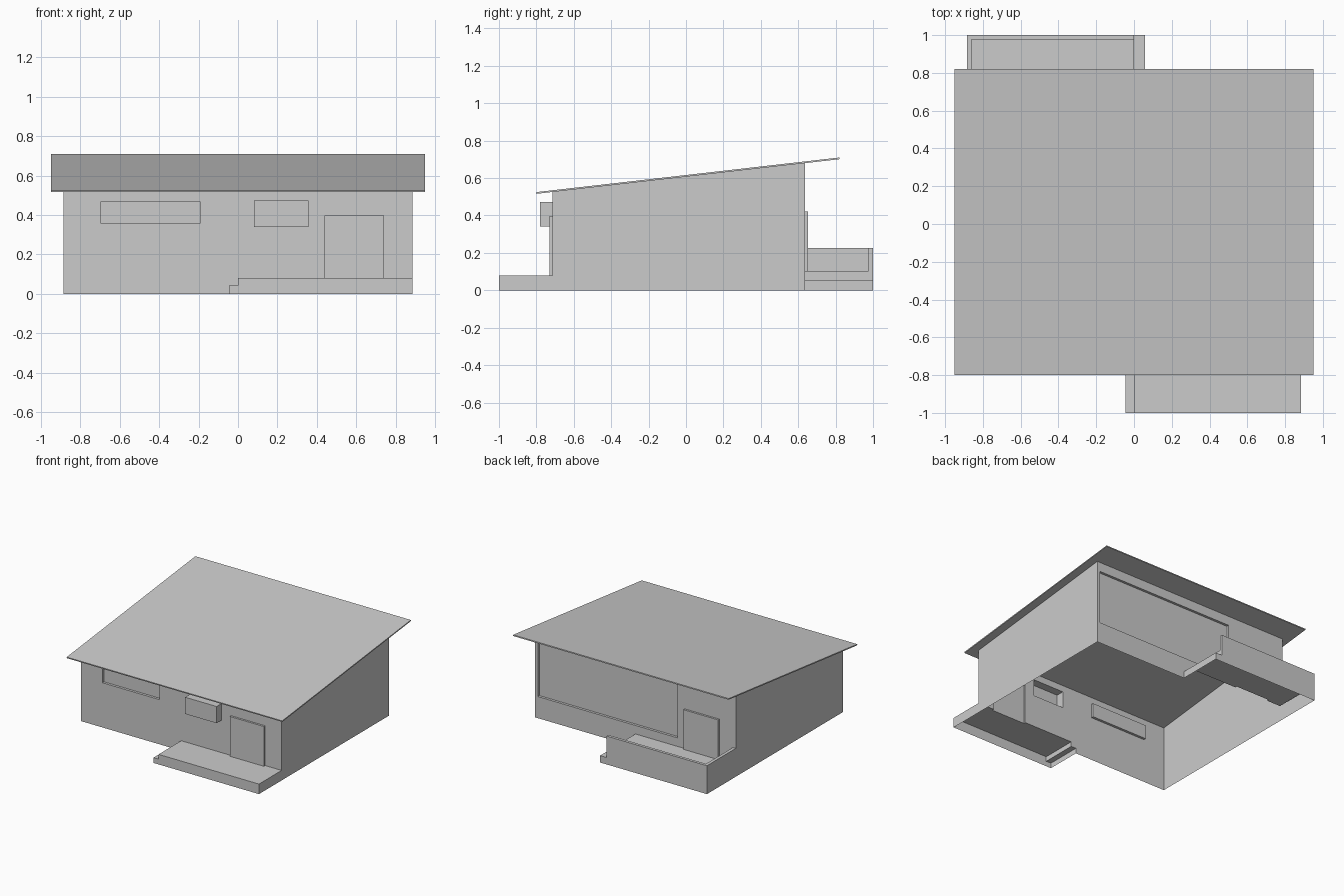
import bpy, bmesh

if "Cube" in bpy.data.objects:
    bpy.data.objects.remove(bpy.data.objects["Cube"])


def prism(name, profile, a, b, axis):
    """Extrude a closed 2D profile from a to b: axis 'x' takes (y,z), axis 'y' takes (x,z)."""
    bm = bmesh.new()
    verts = [bm.verts.new((a, p, q) if axis == 'x' else (p, a, q)) for p, q in profile]
    face = bm.faces.new(verts)
    new = bmesh.ops.extrude_face_region(bm, geom=[face])['geom']
    shift = (b - a, 0, 0) if axis == 'x' else (0, b - a, 0)
    bmesh.ops.translate(bm, vec=shift, verts=[v for v in new if isinstance(v, bmesh.types.BMVert)])
    bmesh.ops.recalc_face_normals(bm, faces=bm.faces[:])
    me = bpy.data.meshes.new(name)
    bm.to_mesh(me)
    bm.free()
    ob = bpy.data.objects.new(name, me)
    bpy.context.collection.objects.link(ob)
    return ob


def box(name, x0, x1, y0, y1, z0, z1):
    return prism(name, [(x0, z0), (x1, z0), (x1, z1), (x0, z1)], y0, y1, 'y')


def combine(base, part, op):
    """Boolean a part into the base and discard the part."""
    m = base.modifiers.new(op, 'BOOLEAN')
    m.operation, m.solver, m.object = op, 'EXACT', part
    bpy.context.view_layer.update()
    dg = bpy.context.evaluated_depsgraph_get()
    me = bpy.data.meshes.new_from_object(base.evaluated_get(dg))
    base.modifiers.clear()
    base.data = me
    bpy.data.objects.remove(part)


FRONT, BACK, SIDE = -0.715, 0.637, 0.885

# sloped-top house walls
house = prism("house_walls", [(FRONT, 0), (BACK, 0), (BACK, 0.684), (FRONT, 0.530)], -SIDE, SIDE, 'x')

# front porch with one step at its left end
porch = [(-0.045, 0), (SIDE, 0), (SIDE, 0.08), (0, 0.08), (0, 0.042), (-0.045, 0.042)]
combine(house, prism("front_porch", porch, -1, FRONT + 0.05, 'y'), 'UNION')

# back porch with one step, then its floor sunk inside a parapet
deck = [(-SIDE, 0), (0.057, 0), (0.057, 0.055), (0, 0.055), (0, 0.226), (-SIDE, 0.226)]
combine(house, prism("back_porch", deck, BACK - 0.05, 1, 'y'), 'UNION')
combine(house, box("porch_well", -0.86, 0.03, BACK, 0.977, 0.104, 0.3), 'DIFFERENCE')

# raised doors and the projecting box window
for name, *d in [
    ("front_door", 0.44, 0.74, FRONT - 0.016, FRONT + 0.05, 0.05, 0.397),
    ("box_window", 0.08, 0.357, -0.78, FRONT + 0.05, 0.34, 0.473),
    ("back_door", -0.74, -0.435, BACK - 0.01, BACK + 0.016, 0.07, 0.42),
]:
    combine(house, box(name, *d), 'UNION')

# recessed windows, front and back
for name, *d in [
    ("long_window", -0.695, -0.192, FRONT - 0.05, FRONT + 0.02, 0.356, 0.468),
    ("large_window", -0.37, 0.86, BACK - 0.02, BACK + 0.05, 0.172, 0.605),
]:
    combine(house, box(name, *d), 'DIFFERENCE')

# open underside
bm = bmesh.new()
bm.from_mesh(house.data)
bottom = [f for f in bm.faces if all(v.co.z < 1e-4 for v in f.verts)]
bmesh.ops.delete(bm, geom=bottom, context='FACES')
bm.to_mesh(house.data)
bm.free()

# thin overhanging mono-pitch roof
prism("roof", [(-0.799, 0.516), (0.821, 0.701), (0.82, 0.71), (-0.80, 0.525)], -0.95, 0.95, 'x')
